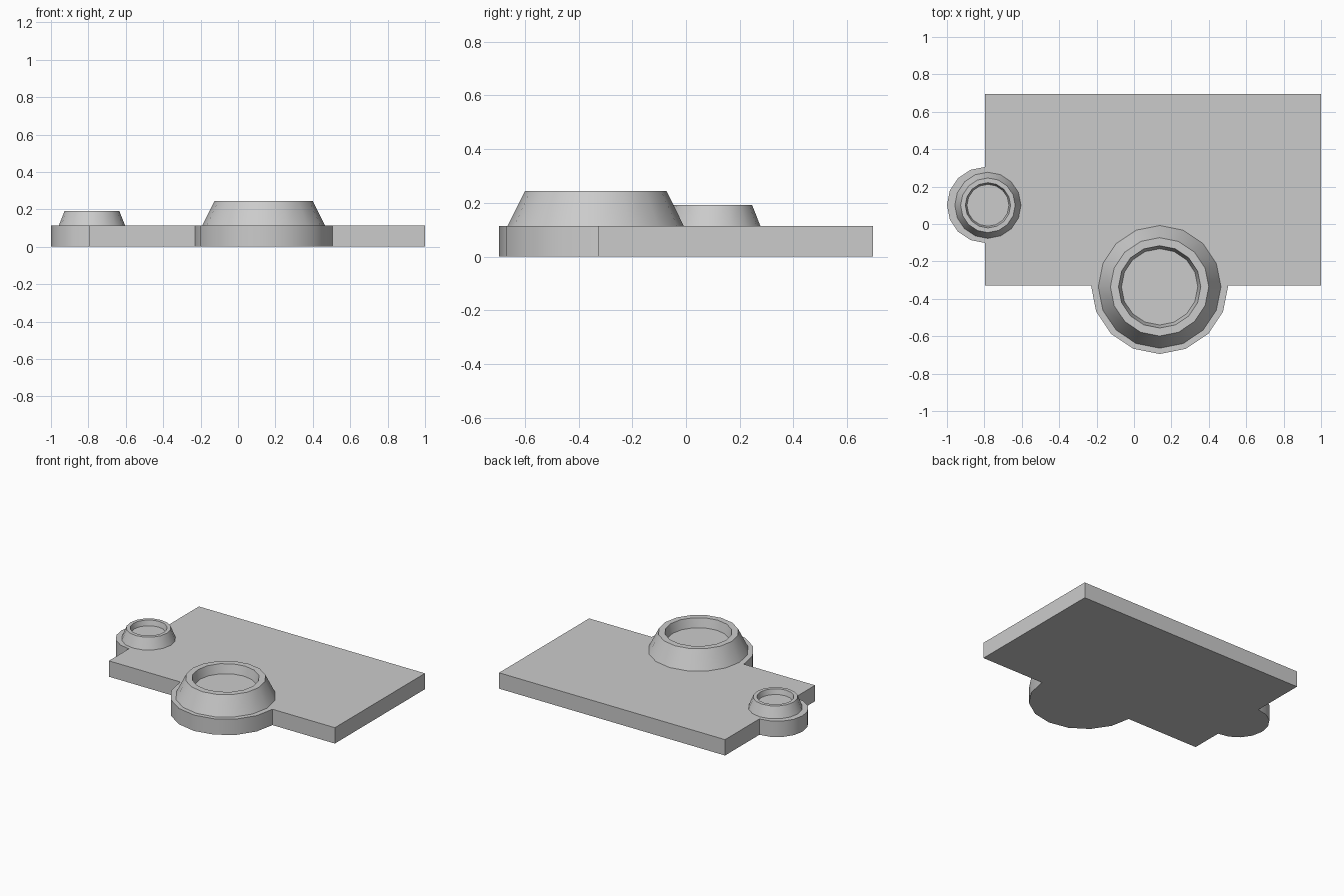
import bpy, bmesh
from math import cos, sin, radians, pi

if "Cube" in bpy.data.objects:
    bpy.data.objects.remove(bpy.data.objects["Cube"])

SIDES = 16
TOP = 0.114


def finish(bm, name):
    bmesh.ops.recalc_face_normals(bm, faces=bm.faces)
    mesh = bpy.data.meshes.new(name)
    bm.to_mesh(mesh)
    bm.free()
    obj = bpy.data.objects.new(name, mesh)
    bpy.context.collection.objects.link(obj)
    bpy.ops.object.select_all(action='DESELECT')
    obj.select_set(True)
    bpy.context.view_layer.objects.active = obj
    bpy.ops.object.shade_smooth_by_angle(angle=radians(30))
    return obj


def half_circle(cx, cy, r, start):
    n = SIDES // 2
    return [(cx + r * cos(start + pi * i / n), cy + r * sin(start + pi * i / n))
            for i in range(n + 1)]


# Tapered ring with a sunken floor, lathed from a (radius, z) profile
def raised_ring(name, cx, cy, profile):
    bm = bmesh.new()
    rings = [[bm.verts.new((cx + r * cos(2 * pi * i / SIDES),
                            cy + r * sin(2 * pi * i / SIDES), z))
              for i in range(SIDES)] for r, z in profile]
    for a, b in zip(rings, rings[1:]):
        for i in range(SIDES):
            j = (i + 1) % SIDES
            bm.faces.new((a[i], a[j], b[j], b[i]))
    bm.faces.new(rings[-1])                  # recessed floor
    bm.faces.new(list(reversed(rings[0])))   # seat on the plate
    return finish(bm, name)


# Base plate: rectangle with a half-round lobe on the left and front edges
outline = [(1.0, -0.328), (1.0, 0.695), (-0.797, 0.695)]
outline += half_circle(-0.797, 0.102, 0.203, pi / 2)
outline += [(-0.797, -0.328)]
outline += half_circle(0.137, -0.328, 0.367, pi)
bm = bmesh.new()
face = bm.faces.new([bm.verts.new((x, y, 0)) for x, y in outline])
ext = bmesh.ops.extrude_face_region(bm, geom=[face], use_keep_orig=True)
bmesh.ops.translate(bm, vec=(0, 0, TOP),
                    verts=[v for v in ext['geom'] if isinstance(v, bmesh.types.BMVert)])
finish(bm, "base_plate")

# Large ring over the front lobe, small ring over the left lobe
raised_ring("large_ring", 0.137, -0.336,
            [(0.328, TOP), (0.263, 0.245), (0.22, 0.245), (0.204, 0.18)])
raised_ring("small_ring", -0.781, 0.1,
            [(0.177, TOP), (0.146, 0.192), (0.121, 0.192), (0.112, 0.155)])
